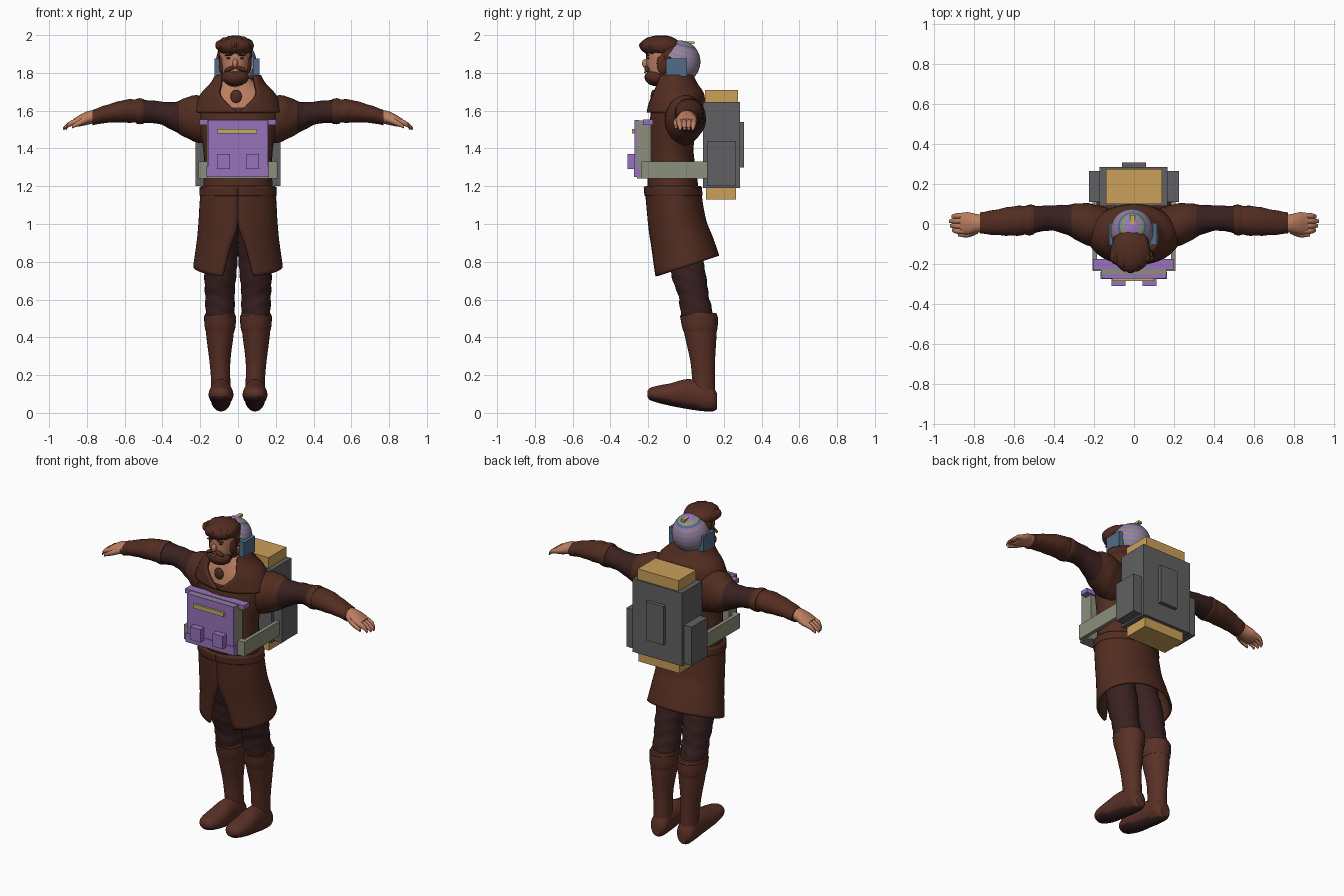
import bpy, bmesh
from math import sin, cos, pi, radians
from mathutils import Vector, Matrix

if "Cube" in bpy.data.objects:
    bpy.data.objects.remove(bpy.data.objects["Cube"])


def material(name, r, g, b):
    mat = bpy.data.materials.new(name)
    mat.use_nodes = True
    colour = (r, g, b, 1)
    mat.diffuse_color = colour
    mat.node_tree.nodes["Principled BSDF"].inputs["Base Color"].default_value = colour
    return mat


coat = material("coat brown", .085, .026, .015)
boots = material("boot brown", .1, .03, .019)
maroon = material("dark maroon cloth", .042, .015, .015)
skin = material("skin", .5, .21, .12)
gold = material("bedroll gold", .6, .35, .1)
grey = material("pack grey", .12, .12, .125)
olive = material("webbing olive grey", .26, .28, .2)
purple = material("panel purple", .31, .17, .5)
blue = material("ear guard blue", .08, .15, .25)
yellow = material("trim yellow", .52, .43, .14)


def finish(name, bm, mats, rule=None, angle=40):
    """Turn a bmesh into an object; the rule maps a face to a material slot."""
    bmesh.ops.recalc_face_normals(bm, faces=bm.faces)
    if rule:
        for f in bm.faces:
            f.material_index = rule(f.calc_center_median())
    mesh = bpy.data.meshes.new(name)
    bm.to_mesh(mesh)
    bm.free()
    for m in mats:
        mesh.materials.append(m)
    mesh.shade_smooth()
    mesh.set_sharp_from_angle(angle=radians(angle))
    obj = bpy.data.objects.new(name, mesh)
    bpy.context.collection.objects.link(obj)
    return obj


def resample(rows, sub=5):
    """Smooth spline through rows of numbers."""
    out = []
    for i in range(len(rows) - 1):
        p = [Vector(rows[min(max(j, 0), len(rows) - 1)]) for j in range(i - 1, i + 3)]
        for k in range(sub):
            t = k / sub
            out.append(p[1] + (p[2] - p[0]) * t / 2
                       + (p[0] * 2 - p[1] * 5 + p[2] * 4 - p[3]) * t * t / 2
                       + (p[1] * 3 - p[0] - p[2] * 3 + p[3]) * t ** 3 / 2)
    return out + [Vector(rows[-1])]


def skin_rings(bm, rings, closed):
    for a, b in zip(rings, rings[1:]):
        n = len(a)
        for i in range(n if closed else n - 1):
            j = (i + 1) % n
            bm.faces.new((a[i], a[j], b[j], b[i]))


def loft(name, axis, rows, mats, side=1, rule=None, fold=0, sides=28):
    """Rows are position on the axis, two centre coordinates, two radii."""
    bm = bmesh.new()
    rings = []
    for t, a, b, ra, rb in resample(rows):
        ring = []
        for i in range(sides):
            w = 2 * pi * i / sides
            k = 1 + fold * sin(t * 90 + 2 * sin(w * 2))
            u, v = a + ra * k * cos(w), b + rb * k * sin(w)
            x, y, z = {"x": (t, u, v), "y": (u, t, v), "z": (u, v, t)}[axis]
            ring.append(bm.verts.new((x * side, y, z)))
        rings.append(ring)
    skin_rings(bm, rings, True)
    bm.faces.new(rings[0])
    bm.faces.new(rings[-1])
    return finish(name, bm, mats, rule)


def wrap(name, rows, mat, thick=.014, sides=44):
    """Open cloth shell; rows are z, centre y, radii, front gap angle, tilt."""
    bm = bmesh.new()
    rings = []
    for z, cy, rx, ry, gap, tilt in resample(rows):
        gap = max(gap, .004)
        ring = []
        for i in range(sides + 1):
            w = -pi / 2 + gap + (2 * pi - 2 * gap) * i / sides
            ring.append(bm.verts.new((rx * cos(w), cy + ry * sin(w), z + tilt * sin(w))))
        rings.append(ring)
    skin_rings(bm, rings, False)
    obj = finish(name, bm, [mat])
    mod = obj.modifiers.new("thickness", "SOLIDIFY")
    mod.thickness, mod.offset = thick, 0


def box(name, xs, ys, zs, mat):
    bm = bmesh.new()
    bmesh.ops.create_cube(bm, size=1)
    for v in bm.verts:
        v.co = [lo + (hi - lo) * (c + .5) for c, (lo, hi) in zip(v.co, (xs, ys, zs))]
    finish(name, bm, [mat], angle=30)


def blob(name, centre, radii, mat, ripple=0, tilt=0):
    bm = bmesh.new()
    bmesh.ops.create_uvsphere(bm, u_segments=32, v_segments=18, radius=1)
    for v in bm.verts:
        v.co *= 1 + ripple * sin(v.co.x * 17 + v.co.y * 4)
    bm.transform(Matrix.Translation(centre) @ Matrix.Rotation(tilt, 4, "Y")
                 @ Matrix.Diagonal((*radii, 1)))
    finish(name, bm, [mat])


# Coat: body with open neck, skirt with front slit, belt and collar
loft("coat_body", "z", [
    (1.12, 0, -.065, .19, .135), (1.2, 0, -.07, .183, .135), (1.3, 0, -.075, .18, .125),
    (1.4, 0, -.08, .185, .12), (1.5, 0, -.07, .205, .125), (1.6, 0, -.05, .22, .135),
    (1.67, 0, -.045, .19, .125), (1.72, 0, -.055, .13, .1), (1.77, 0, -.07, .065, .07)],
    [coat, skin], rule=lambda c: int(c.z > 1.62 and c.y < -.08 and abs(c.x) < .13))
wrap("coat_skirt", [
    (1.2, -.07, .19, .142, 0, 0), (1.1, -.06, .197, .143, 0, .005),
    (1.0, -.045, .203, .148, .01, .01), (.9, -.022, .213, .157, .2, .03),
    (.775, .002, .23, .168, .36, .055)], coat)
wrap("waist_belt", [(1.15, -.066, .198, .147, 0, 0), (1.195, -.07, .196, .147, 0, 0)], coat)
wrap("coat_collar", [
    (1.59, -.055, .225, .143, 0, 0), (1.68, -.05, .192, .138, .5, 0),
    (1.735, -.06, .142, .115, .7, 0), (1.785, -.066, .112, .095, .85, 0)], coat, .02)
blob("neck_pendant", (-.01, -.172, 1.675), (.03, .015, .035), coat)

for side, label in ((1, "left"), (-1, "right")):
    # Sleeves, cuffs and hands
    loft(label + "_sleeve", "x", [
        (.13, -.02, 1.54, .1, .13), (.24, 0, 1.56, .105, .12), (.33, .02, 1.567, .077, .08),
        (.42, .03, 1.59, .063, .06), (.52, .02, 1.597, .07, .062), (.6, .015, 1.597, .074, .06),
        (.7, .008, 1.582, .062, .047), (.77, .005, 1.563, .053, .041)], [coat, maroon],
        side, lambda c: int(.32 < abs(c.x) < .5), .02)
    loft(label + "_bracer_edge", "x", [
        (.5, .022, 1.596, .073, .065), (.52, .02, 1.597, .077, .069),
        (.54, .019, 1.597, .074, .065)], [coat], side)
    loft(label + "_palm", "x", [
        (.74, .003, 1.57, .042, .033), (.79, .003, 1.563, .047, .036),
        (.83, .003, 1.55, .056, .032), (.87, .003, 1.535, .052, .022)], [skin], side)
    for n in range(4):
        y = .042 - n * .026
        tip = .93 - abs(n - 1.3) * .012
        loft(f"{label}_finger_{n + 1}", "x", [
            (.84, y, 1.545, .015, .018), (.89, y * .95, 1.53, .014, .015),
            (tip, y * .85, 1.505, .008, .008)], [skin], side, sides=10)
    loft(label + "_thumb", "x", [
        (.78, -.03, 1.56, .018, .02), (.83, -.053, 1.54, .014, .017),
        (.88, -.054, 1.515, .008, .01)], [skin], side, sides=10)

    # Trousers and boots
    loft(label + "_trouser_leg", "z", [
        (.46, .095, .07, .065, .08), (.54, .095, .055, .077, .085), (.62, .096, .04, .078, .08),
        (.7, .095, .02, .083, .09), (.8, .09, 0, .087, .092), (.9, .085, -.03, .085, .095),
        (1.02, .085, -.05, .085, .1)], [maroon], side, fold=.025)
    loft(label + "_boot_shaft", "z", [
        (.07, .09, .1, .052, .055), (.18, .092, .093, .051, .06), (.28, .096, .088, .056, .066),
        (.4, .096, .078, .071, .083), (.5, .095, .07, .08, .095), (.53, .095, .07, .077, .09)],
        [boots], side)
    loft(label + "_boot_cuff", "z", [
        (.43, .095, .075, .075, .088), (.46, .095, .073, .082, .095),
        (.515, .095, .068, .085, .1)], [boots], side)
    loft(label + "_boot_foot", "y", [
        (.165, .09, .06, .03, .04), (.14, .09, .075, .052, .067), (.08, .09, .09, .056, .08),
        (.0, .09, .1, .06, .078), (-.08, .09, .097, .066, .06), (-.15, .09, .099, .06, .045),
        (-.19, .09, .1, .042, .032), (-.205, .09, .1, .015, .014)], [boots, maroon], side,
        lambda c: int(c.z < .05 - c.y * .2))

    # Harness straps, pack pockets, panel pouches and ear guards
    box(label + "_strap", sorted((side * .185, side * .208)), (-.235, .11), (1.24, 1.33), olive)
    box(label + "_pack_pocket", sorted((side * .16, side * .225)), (.11, .265), (1.2, 1.44), grey)
    box(label + "_panel_pouch", sorted((side * .042, side * .112)), (-.31, -.26), (1.29, 1.37), purple)
    box(label + "_ear_guard", sorted((side * .085 - .005, side * .12 - .005)),
        (-.105, .005), (1.78, 1.875), blue)
    # Eyes, brows and moustache halves
    x = side * .032 - .015
    blob(label + "_eye", (x, -.199, 1.878), (.014, .006, .005), maroon)
    blob(label + "_brow", (x, -.203, 1.895), (.024, .01, .006), coat, tilt=side * .15)
    blob(label + "_moustache", (x * .9, -.207, 1.822), (.034, .014, .011), coat, tilt=side * .4)
    blob(label + "_sideburn", (side * .07 - .015, -.125, 1.85), (.016, .03, .055), coat)

# Head, beard and swept hair
loft("head", "z", [
    (1.68, -.01, -.07, .06, .06), (1.76, -.013, -.1, .06, .07), (1.8, -.015, -.12, .067, .083),
    (1.86, -.015, -.115, .077, .095), (1.92, -.015, -.11, .08, .097),
    (1.97, -.015, -.11, .055, .07)], [skin, coat],
    rule=lambda c: int(c.z > 1.94 or (c.z > 1.74 and (c.z < 1.8 or c.y > -.13))))
blob("nose", (-.015, -.213, 1.85), (.014, .02, .024), skin)
blob("lower_lip", (-.015, -.217, 1.803), (.018, .006, .005), skin)
blob("beard", (-.015, -.16, 1.777), (.072, .058, .046), coat, .025)
blob("hair_top", (-.015, -.135, 1.942), (.1, .108, .056), coat, .035)
blob("hair_back", (-.015, -.085, 1.9), (.092, .07, .075), coat, .02)
for n in range(5):
    x = n * .036 - .09
    blob(f"hair_curl_{n + 1}", (x, -.205 + abs(n - 2) * .022, 1.945 + (n % 2) * .01),
         (.03, .042, .028), coat, .05, .4 - n * .2)

# Striped helmet shell, open at the face
bm = bmesh.new()
bmesh.ops.create_uvsphere(bm, u_segments=40, v_segments=26, radius=1)
for f in bm.faces:
    f.material_index = int((1 - f.calc_center_median().z) * 13) % 3
bm.transform(Matrix.Translation((-.01, -.035, 1.857)) @ Matrix.Rotation(-.25, 4, "X")
             @ Matrix.Diagonal((.108, .111, .115, 1)))
bmesh.ops.delete(bm, geom=[f for f in bm.faces if f.calc_center_median().y < -.085],
                 context="FACES")
finish("helmet_shell", bm, [purple, olive, blue])
box("helmet_crest", (-.02, .004), (-.005, .045), (1.953, 1.967), yellow)

# Backpack with bedroll
box("pack_body", (-.172, .168), (.09, .285), (1.19, 1.645), grey)
box("pack_back_panel", (-.06, .06), (.28, .308), (1.3, 1.54), grey)
box("bedroll_top", (-.14, .14), (.1, .275), (1.64, 1.71), gold)
box("bedroll_bottom", (-.14, .14), (.105, .265), (1.13, 1.2), gold)

# Chest panel
box("chest_box", (-.165, .162), (-.26, -.185), (1.24, 1.548), olive)
box("chest_webbing", (-.208, .208), (-.235, -.2), (1.24, 1.33), olive)
box("chest_flange", (-.205, .2), (-.228, -.175), (1.525, 1.552), purple)
box("chest_plate", (-.16, .16), (-.272, -.25), (1.25, 1.55), purple)
box("chest_lower_lip", (-.168, .165), (-.276, -.24), (1.25, 1.305), purple)
box("chest_trim", (-.11, .1), (-.285, -.27), (1.478, 1.503), yellow)
